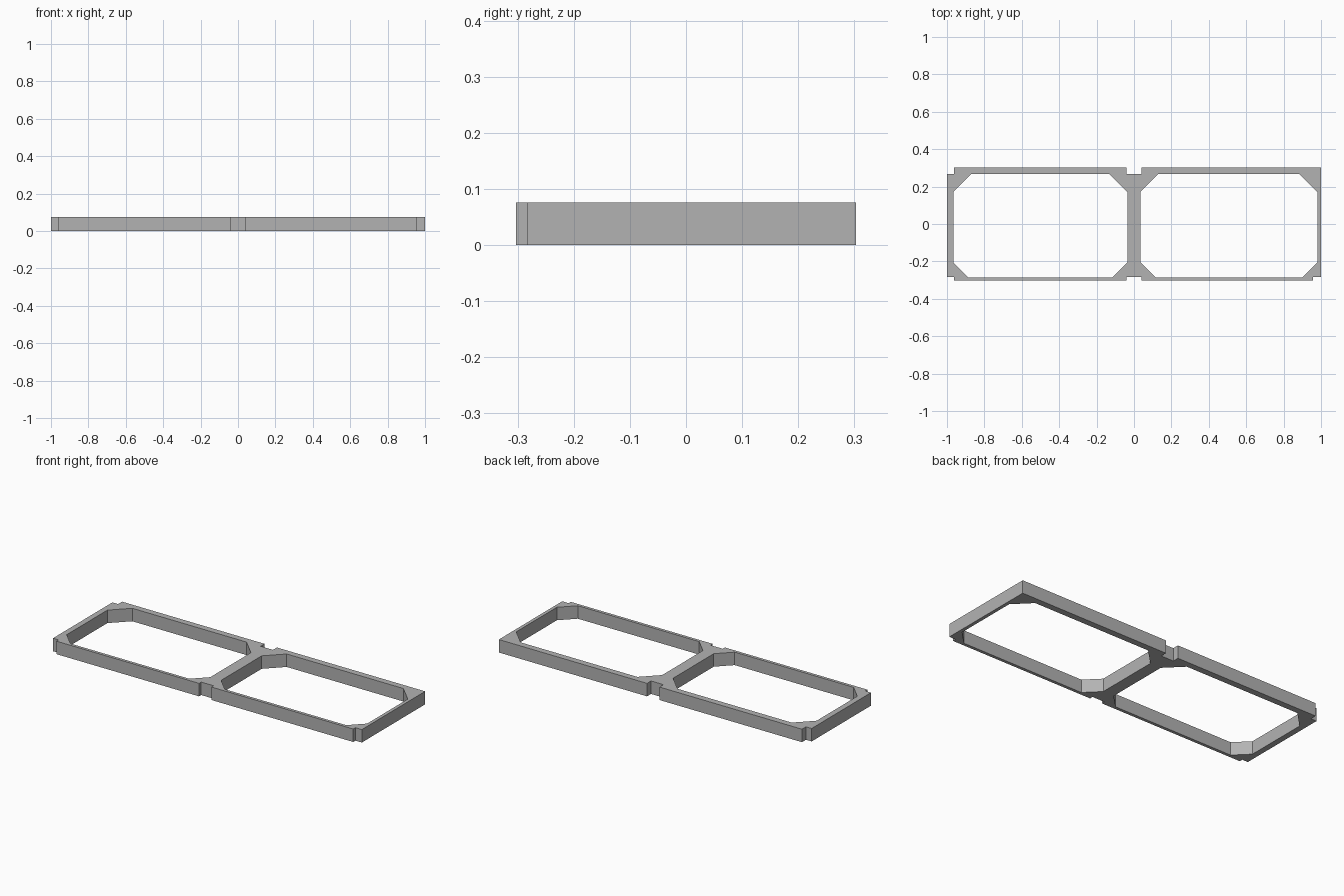
import bpy

if "Cube" in bpy.data.objects:
    bpy.data.objects.remove(bpy.data.objects["Cube"], do_unlink=True)

HEIGHT = 0.076
BACK, FRONT = 0.303, -0.303
BACK_NOTCH, FRONT_NOTCH = 0.266, -0.283
HALF_GAP = 0.04
LEFT_EDGE, LEFT_STEP, RIGHT_STEP = -1.0, -0.963, 0.958

# One flat grey
grey = bpy.data.materials.new("plain grey")
grey.use_nodes = True
grey.diffuse_color = (0.45, 0.45, 0.45, 1)
grey.node_tree.nodes["Principled BSDF"].inputs["Base Color"].default_value = grey.diffuse_color


def window(x0, x1, y0=-0.285, y1=0.266, front_cut=0.08, back_cut=0.095):
    """Rectangular opening with clipped corners."""
    f, b = front_cut, back_cut
    return [(x0 + f, y0), (x1 - f, y0), (x1, y0 + f), (x1, y1 - b),
            (x1 - b, y1), (x0 + b, y1), (x0, y1 - b), (x0, y0 + f)]


def notch(edge, depth):
    """Centre notch corners, listed from +x to -x."""
    g = HALF_GAP
    return [(g, edge), (g, depth), (-g, depth), (-g, edge)]


# Outer outline: notches at three corners and at the middle of both long sides
outline = (
    [(LEFT_STEP, FRONT)] + notch(FRONT, FRONT_NOTCH)[::-1]
    + [(RIGHT_STEP, FRONT), (RIGHT_STEP, FRONT_NOTCH), (1, FRONT_NOTCH), (1, BACK)]
    + notch(BACK, BACK_NOTCH)
    + [(LEFT_STEP, BACK), (LEFT_STEP, BACK_NOTCH), (LEFT_EDGE, BACK_NOTCH),
       (LEFT_EDGE, FRONT_NOTCH), (LEFT_STEP, FRONT_NOTCH)]
)

# Filled flat curve with two openings, extruded to the full height
curve = bpy.data.curves.new("double_frame", "CURVE")
curve.dimensions = "2D"
curve.fill_mode = "BOTH"
curve.extrude = HEIGHT / 2
for loop in (outline, window(-0.966, -0.036), window(0.034, 0.98)):
    spline = curve.splines.new("POLY")
    spline.points.add(len(loop) - 1)
    for point, (x, y) in zip(spline.points, loop):
        point.co = (x, y, 0, 1)
    spline.use_cyclic_u = True

frame = bpy.data.objects.new("double_frame", curve)
frame.location.z = HEIGHT / 2
bpy.context.collection.objects.link(frame)

# Turn into a clean flat-shaded mesh
bpy.ops.object.select_all(action="DESELECT")
frame.select_set(True)
bpy.context.view_layer.objects.active = frame
bpy.ops.object.convert(target="MESH")
bpy.ops.object.mode_set(mode="EDIT")
bpy.ops.mesh.select_all(action="SELECT")
bpy.ops.mesh.remove_doubles(threshold=0.0005)
bpy.ops.mesh.normals_make_consistent(inside=False)
bpy.ops.object.mode_set(mode="OBJECT")
bpy.ops.object.shade_flat()
frame.data.materials.clear()
frame.data.materials.append(grey)
